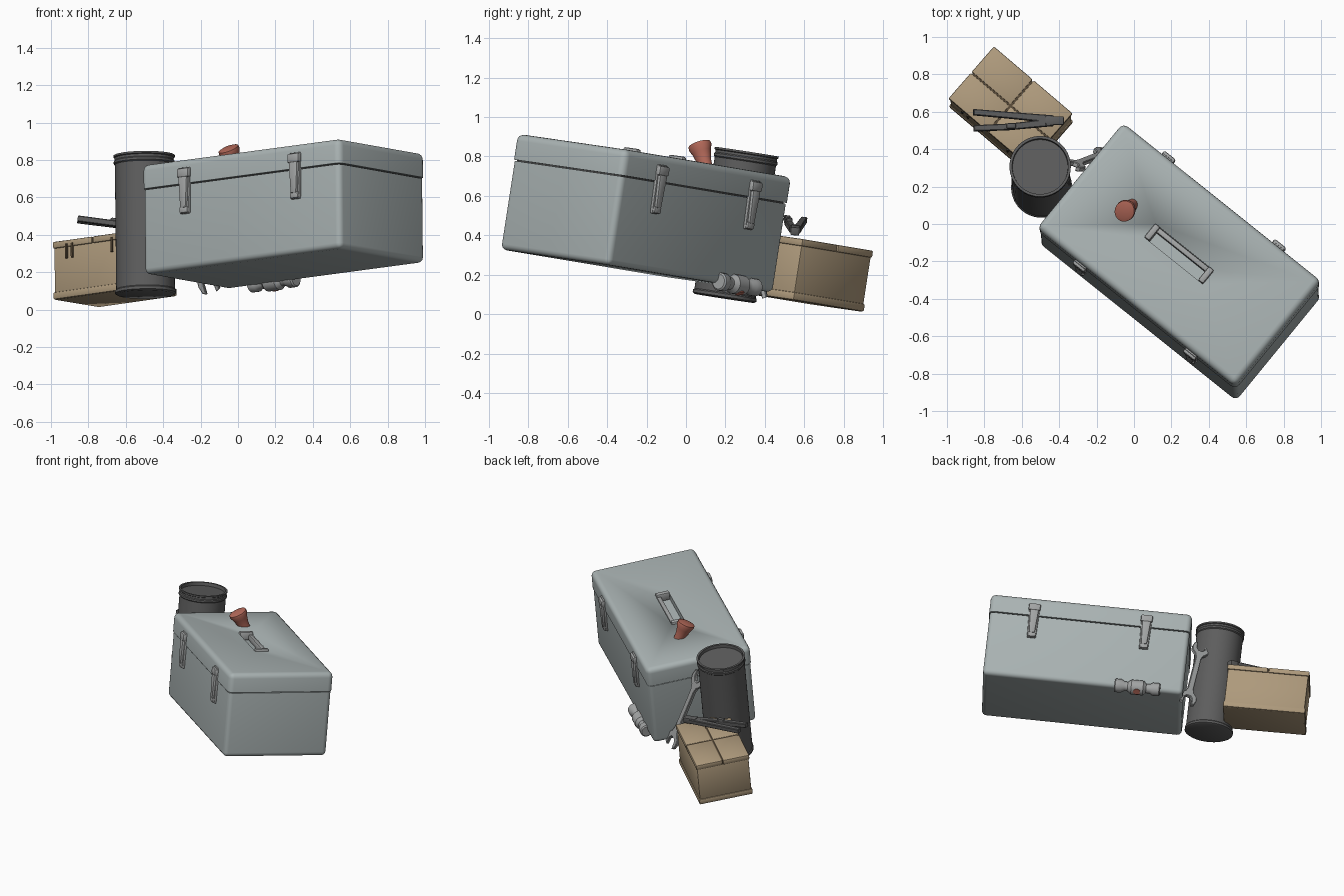
import bpy, bmesh, math
from mathutils import Vector, Matrix

if "Cube" in bpy.data.objects:
    bpy.data.objects.remove(bpy.data.objects["Cube"])

# Tilted frame shared by the whole group: toolbox length, depth and up axes
u = Vector((.777, -.621, .104)).normalized()
n = u.cross(Vector((.627, .770, -.112))).normalized()
v = n.cross(u)
FRAME = Matrix((u, v, n)).transposed().to_4x4()
FRAME.translation = (.2475, -.25, .22)


def mat(name, c):
    m = bpy.data.materials.new(name)
    m.diffuse_color = (*c, 1)
    m.use_nodes = True
    m.node_tree.nodes["Principled BSDF"].inputs["Base Color"].default_value = m.diffuse_color
    return m


STEEL = mat("painted_steel", (.40, .45, .45))
METAL = mat("bare_metal", (.36, .37, .37))
DARK = mat("dark_metal", (.11, .11, .11))
SEAM = mat("seam_shadow", (.06, .06, .06))
CARD = mat("cardboard", (.42, .32, .20))
TAPE = mat("dark_card", (.10, .07, .04))
RED = mat("red_rubber", (.45, .14, .10))


def finish(name, bm, m, local=Matrix(), world=False):
    bmesh.ops.recalc_face_normals(bm, faces=bm.faces)
    me = bpy.data.meshes.new(name)
    bm.to_mesh(me)
    bm.free()
    for p in me.polygons:
        p.use_smooth = True
    me.set_sharp_from_angle(angle=math.radians(35))
    ob = bpy.data.objects.new(name, me)
    bpy.context.collection.objects.link(ob)
    ob.matrix_world = local if world else FRAME @ local
    me.materials.append(m)
    return ob


def box(name, c, s, m, bevel=0, seg=2, keep=None, local=Matrix(), world=False, taper=1):
    """Box at centre c, size s; keep = end (+1/-1) left unbevelled; taper scales the lower end."""
    bm = bmesh.new()
    bmesh.ops.create_cube(bm, size=1)
    edges = [e for e in bm.edges if not keep or any(w.co.z * keep < 0 for w in e.verts)]
    for w in bm.verts:
        k = taper if w.co.z < 0 else 1
        w.co = Vector((w.co.x * s[0] * k, w.co.y * s[1], w.co.z * s[2]))
    if bevel:
        bmesh.ops.bevel(bm, geom=edges, offset=bevel, segments=seg, profile=.5, affect='EDGES')
    bmesh.ops.translate(bm, verts=bm.verts, vec=c)
    return finish(name, bm, m, local, world)


def lathe(name, prof, m, local=Matrix(), sx=1, steps=40):
    bm = bmesh.new()
    rings = [[bm.verts.new((sx * r * math.cos(a), r * math.sin(a), z))
              for a in (2 * math.pi * i / steps for i in range(steps))] for r, z in prof]
    for a, b in zip(rings, rings[1:]):
        for i in range(steps):
            j = (i + 1) % steps
            bm.faces.new((a[i], a[j], b[j], b[i]))
    bm.faces.new(rings[0])
    bm.faces.new(rings[-1])
    return finish(name, bm, m, local)


def plate(name, pts, t, m, local=Matrix(), world=False, bevel=.004):
    bm = bmesh.new()
    f = bm.faces.new([bm.verts.new((x, y, -t / 2)) for x, y in pts])
    r = bmesh.ops.extrude_face_region(bm, geom=[f])
    bmesh.ops.translate(bm, verts=[g for g in r['geom'] if isinstance(g, bmesh.types.BMVert)], vec=(0, 0, t))
    rim = [e for e in bm.edges if abs(e.verts[0].co.z - e.verts[1].co.z) < 1e-6]
    bmesh.ops.bevel(bm, geom=rim, offset=bevel, segments=1, affect='EDGES')
    return finish(name, bm, m, local, world)


def axes(x, z, origin):
    """Matrix with z along z, x as near to x as possible."""
    z = Vector(z).normalized()
    y = z.cross(Vector(x)).normalized()
    r = Matrix((y.cross(z), y, z)).transposed().to_4x4()
    r.translation = origin
    return r


# Toolbox body, seam and lid
box("toolbox_body", (0, 0, .227), (1.355, .722, .454), STEEL, .03, 4, keep=1)
box("toolbox_seam", (0, 0, .457), (1.32, .69, .03), SEAM)
lid = box("toolbox_lid", (0, 0, .526), (1.365, .732, .132), STEEL, .035, 4, keep=-1)

# Handle recess in the lid, with hinge blocks and a sunken grip bar
cut = box("recess_cutter", (0, 0, .59), (.40, .095, .09), STEEL)
cut.hide_render = True
cut.hide_viewport = True
b = lid.modifiers.new("recess", 'BOOLEAN')
b.object = cut
b.operation = 'DIFFERENCE'
b.solver = 'EXACT'
for s in (-1, 1):
    box("handle_hinge", (s * .185, 0, .58), (.035, .095, .06), METAL, .01)
box("handle_bar", (0, .03, .57), (.36, .03, .04), METAL, .008)

# Latches, two on each long side
for sy in (-1, 1):
    for sx in (-1, 1):
        x = sx * .38
        box("latch_plate", (x, sy * .366, .42), (.075, .02, .25), METAL, .006, taper=.8)
        box("latch_lever", (x, sy * .378, .41), (.06, .026, .17), METAL, .008, taper=.65)
        box("latch_hook", (x, sy * .376, .515), (.08, .032, .05), METAL, .01)
        box("latch_tip", (x, sy * .374, .315), (.055, .026, .035), METAL, .008)

# Canister with rims and a sunken top
lathe("canister", [(.152, -.062), (.163, -.055), (.163, -.04), (.157, -.034), (.157, .64), (.163, .646),
                   (.163, .658), (.158, .664), (.158, .676), (.164, .68), (.164, .69), (.150, .69),
                   (.148, .667)], DARK, Matrix.Translation((-.866, -.11, 0)), steps=48)

# Cardboard carton: body, bottom lip, four lid panels with gaps, short straps
cm = Matrix.Translation((-1.237, .09, 0)) @ Matrix.Rotation(math.radians(-1.8), 4, 'Z')
box("carton_body", (0, 0, .12), (.545, .36, .28), CARD, .006, local=cm)
box("carton_base", (0, 0, .002), (.557, .372, .04), CARD, .008, local=cm)
box("carton_gap", (0, 0, .27), (.535, .35, .04), TAPE, local=cm)
for sx in (-1, 1):
    for sy in (-1, 1):
        box("carton_flap", (sx * .141, sy * .0945, .276), (.274, .182, .036), CARD, .007, local=cm)
    for dx in (-.02, .02):
        box("carton_strap", (sx * .16 + dx, -.186, .235), (.012, .012, .08), TAPE, .002, local=cm)

# Hammer: handle runs through the toolbox, grip end above the lid, head below
foot, top = Vector((-.369, .365, .01)), Vector((-.363, -.015, .685))
hm = axes((1, 0, 0), top - foot, foot)
L = (top - foot).length
lathe("hammer_handle", [(.022, -.05), (.022, .1), (.028, .3), (.03, L - .2)], RED, hm, 1.1, 24)
lathe("hammer_grip", [(.03, L - .25), (.036, L - .14), (.039, L - .09), (.05, L - .045), (.062, L - .015),
                      (.06, L), (.04, L + .006)], RED, hm, .88, 28)
lathe("hammer_head", [(.036, -.155), (.044, -.148), (.044, -.105), (.032, -.085), (.032, -.06), (.05, -.04),
                      (.05, .04), (.032, .065), (.032, .085), (.046, .11), (.046, .148), (.038, .155)],
      METAL, axes((0, 1, 0), (1, 0, 0), foot), steps=24)

# Open-ended wrench standing between the toolbox and the canister
lo, hi = Vector((-.71, .247, .0)), Vector((-.753, .022, .50))
axis = (hi - lo).normalized()
wide = Vector((1, .35, 0))
wide = (wide - axis * wide.dot(axis)).normalized()
wm = Matrix((wide, axis, wide.cross(axis))).transposed().to_4x4()
wm.translation = (lo + hi) / 2
H = (hi - lo).length / 2 - .03
half = [(.02, H - .09), (.03, H - .055), (.056, H - .025), (.06, H + .01), (.05, H + .05), (.03, H + .06),
        (.027, H + .005), (.012, H - .015)]
end = half + [(-x, y) for x, y in reversed(half)]
plate("wrench", end + [(-x, -y) for x, y in end], .026, METAL, wm)

# Pliers lying above the carton: two long arms meeting in a jaw block
pm = axes((1, 0, -.13), (.13, .1, 1), (-.62, .552, .452))
for s, tip in ((1, .045), (-1, -.042)):
    plate("pliers_arm", [(-.24, tip - .015), (-.05, tip * .72 - .02), (.19, -.02 + s * .008),
                         (.19, .02 + s * .008), (-.05, tip * .72 + .014), (-.24, tip + .017)],
          .032, DARK, pm, True)
box("pliers_jaw", (.195, 0, 0), (.1, .045, .042), DARK, .006, local=pm, world=True)
box("pliers_stop", (-.04, -.03, .012), (.05, .03, .035), DARK, .008, local=pm, world=True)
